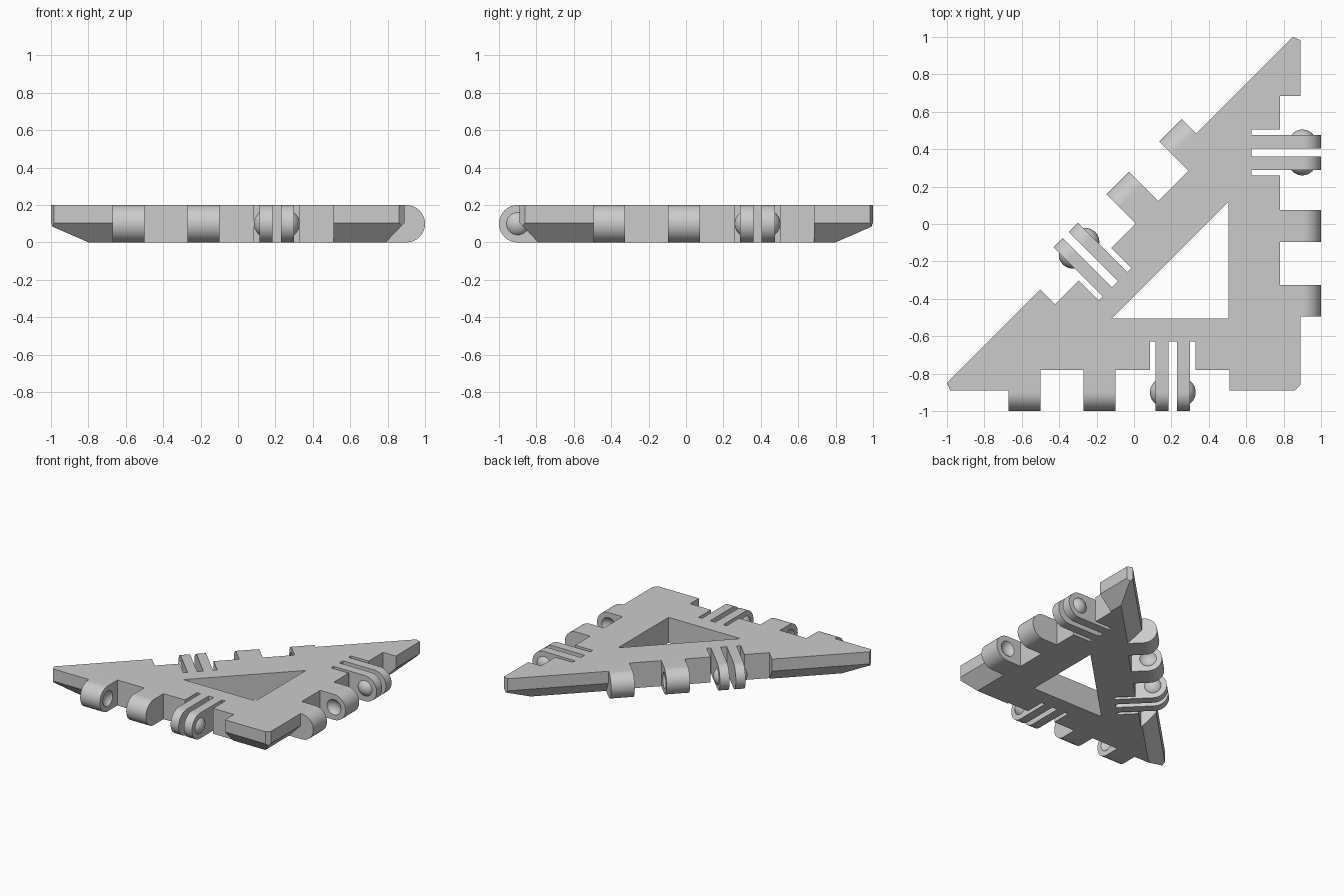
import bpy, bmesh
from math import pi, sin, cos, radians
from mathutils import Matrix, Vector

cube = bpy.data.objects.get("Cube")
if cube:
    bpy.data.objects.remove(cube)

THICK = 0.2          # plate thickness
EDGE = 0.89          # distance of the two short sides from the centre
LONG_EDGE = 0.106    # distance of the long side from the centre
RECESS = -0.11       # depth of the hinge recess behind the outer edge
SLOT = -0.262        # depth of the slots beside the fingers
PIVOT = 0.01         # hinge axis, just outside the edge
ROUND = THICK / 2
BALL, CAP = 0.075, 0.03

grey = bpy.data.materials.new("light_grey")
grey.use_nodes = True
grey.diffuse_color = (0.6, 0.6, 0.6, 1)
grey.node_tree.nodes["Principled BSDF"].inputs["Base Color"].default_value = grey.diffuse_color


def finish(name, bm, matrix=Matrix()):
    bmesh.ops.recalc_face_normals(bm, faces=bm.faces)
    mesh = bpy.data.meshes.new(name)
    bm.to_mesh(mesh)
    bm.free()
    mesh.transform(matrix)
    mesh.materials.append(grey)
    obj = bpy.data.objects.new(name, mesh)
    bpy.context.collection.objects.link(obj)
    return obj


def prism(name, points, direction, matrix=Matrix()):
    bm = bmesh.new()
    face = bm.faces.new([bm.verts.new(p) for p in points])
    top = bmesh.ops.extrude_face_region(bm, geom=[face])["geom"]
    verts = [v for v in top if isinstance(v, bmesh.types.BMVert)]
    bmesh.ops.translate(bm, verts=verts, vec=direction)
    return finish(name, bm, matrix)


def select_only(obj):
    bpy.ops.object.select_all(action="DESELECT")
    obj.select_set(True)
    bpy.context.view_layer.objects.active = obj


def subtract(obj, cutter):
    mod = obj.modifiers.new("cut", "BOOLEAN")
    mod.operation, mod.solver, mod.object = "DIFFERENCE", "EXACT", cutter
    select_only(obj)
    bpy.ops.object.modifier_apply(modifier=mod.name)
    bpy.data.objects.remove(cutter)


def smooth(obj):
    select_only(obj)
    bpy.ops.object.shade_smooth_by_angle(angle=radians(30))


def ball(name, t, matrix, keep=0):
    """Sphere on the hinge axis; keep = +1 or -1 leaves only the cap on that side."""
    bm = bmesh.new()
    place = Matrix.Translation((PIVOT, t, ROUND)) @ Matrix.Rotation(pi / 2, 4, "X")
    bmesh.ops.create_uvsphere(bm, u_segments=40, v_segments=32, radius=BALL, matrix=place)
    if keep:
        bmesh.ops.bisect_plane(bm, geom=bm.verts[:] + bm.edges[:] + bm.faces[:], clear_inner=True,
                               plane_co=(0, t + keep * (BALL - CAP), 0), plane_no=(0, keep, 0))
    return finish(name, bm, matrix)


def hinge_bar(name, back, t0, t1, matrix):
    """Bar with a half-round outer end, between t0 and t1 along the edge."""
    arc = [(PIVOT + ROUND * cos(a), t0, ROUND + ROUND * sin(a))
           for a in (-pi / 2 + pi * i / 32 for i in range(33))]
    bar = prism(name, [(back, t0, 0)] + arc + [(back, t0, THICK)], (0, t1 - t0, 0), matrix)
    return bar


# Plate: a block trimmed to a triangle with blunt tips and bevelled lower edges
bm = bmesh.new()
bmesh.ops.create_cube(bm, size=1, matrix=Matrix.Translation((0, 0, ROUND)) @ Matrix.Diagonal((4, 4, THICK, 1)))
sides = [(-90, EDGE), (0, EDGE), (135, LONG_EDGE)]
tips = [(-45, 1.75 / 2 ** 0.5), (202.5, 1.249), (67.5, 1.249)]
for tilt, planes in ((0, sides + tips), (1, sides)):
    for angle, dist in planes:
        out = Vector((cos(radians(angle)), sin(radians(angle)), 0))
        point = out * dist + Vector((0, 0, 0.105))
        normal = out - Vector((0, 0, 0.95 * tilt))
        bmesh.ops.bisect_plane(bm, geom=bm.verts[:] + bm.edges[:] + bm.faces[:], dist=1e-5,
                               plane_co=point, plane_no=normal, clear_outer=True)
        bmesh.ops.holes_fill(bm, edges=[e for e in bm.edges if e.is_boundary], sides=0)
plate = finish("triangle_plate", bm)

# Triangular window
window = [(0.505, -0.505, -1), (0.505, 0.12, -1), (-0.12, -0.505, -1)]
subtract(plate, prism("window_cutter", window, (0, 0, 2)))

# The same hinge set along each side
for side, angle, dist, start in (("front", -90, EDGE, -0.67), ("left", 0, EDGE, -0.495),
                                 ("long", 135, LONG_EDGE, -0.578)):
    frame = Matrix.Rotation(radians(angle), 4, "Z") @ Matrix.Translation((dist, start, 0))

    # Recess with a deeper bay around the fingers
    outline = [(RECESS, 0), (RECESS, 0.755), (SLOT, 0.755), (SLOT, 1), (RECESS, 1),
               (RECESS, 1.18), (0.3, 1.18), (0.3, 0)]
    subtract(plate, prism("recess_cutter", [(n, t, -1) for n, t in outline], (0, 0, 2), frame))

    # Two knuckles with facing sockets
    for label, t0, t1, socket in (("outer", 0, 0.17, 0.17 + BALL - CAP),
                                  ("inner", 0.4, 0.57, 0.4 - BALL + CAP)):
        knuckle = hinge_bar(f"{side}_{label}_knuckle", RECESS, t0, t1, frame)
        subtract(knuckle, ball("socket_cutter", socket, frame))
        smooth(knuckle)

    # Two spring fingers with a rounded bump on each outer face
    for label, t0, t1, way in (("first", 0.785, 0.855, -1), ("second", 0.9, 0.97, 1)):
        smooth(hinge_bar(f"{side}_{label}_finger", SLOT, t0, t1, frame))
        face = t0 if way < 0 else t1
        smooth(ball(f"{side}_{label}_bump", face - way * (BALL - CAP), frame, way))
